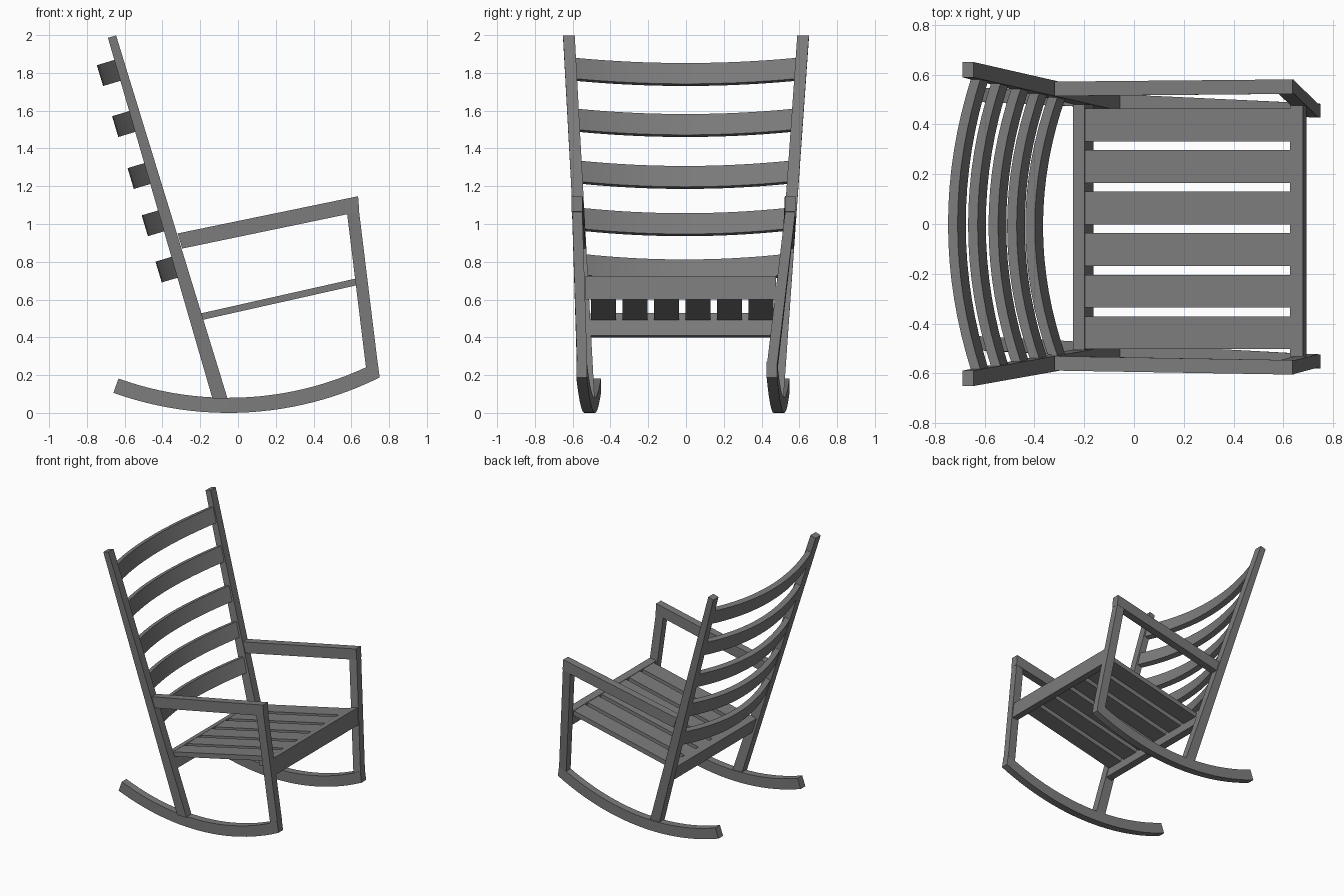
import bpy
import bmesh
import math
from mathutils import Vector

old = bpy.data.objects.get("Cube")
if old:
    bpy.data.objects.remove(old, do_unlink=True)

grey = bpy.data.materials.new("painted grey wood")
grey.use_nodes = True
grey.diffuse_color = (0.2, 0.2, 0.2, 1)
grey.node_tree.nodes["Principled BSDF"].inputs["Base Color"].default_value = (0.2, 0.2, 0.2, 1)


def loft(name, sections, smooth=False):
    """Skin a row of matching cross-sections and cap both ends."""
    bm = bmesh.new()
    rings = [[bm.verts.new(p) for p in s] for s in sections]
    n = len(rings[0])
    for a, b in zip(rings, rings[1:]):
        for i in range(n):
            j = (i + 1) % n
            bm.faces.new((a[i], a[j], b[j], b[i]))
    bm.faces.new(rings[0])
    bm.faces.new(rings[-1])
    bmesh.ops.recalc_face_normals(bm, faces=bm.faces)
    mesh = bpy.data.meshes.new(name)
    bm.to_mesh(mesh)
    bm.free()
    mesh.materials.append(grey)
    obj = bpy.data.objects.new(name, mesh)
    bpy.context.collection.objects.link(obj)
    if smooth:
        bpy.ops.object.select_all(action='DESELECT')
        obj.select_set(True)
        bpy.context.view_layer.objects.active = obj
        bpy.ops.object.shade_smooth_by_angle(angle=math.radians(30))
    return obj


def section(low, high, y, w):
    """Upright rectangle between two side-profile points."""
    return [(p[0], y + s * w / 2, p[1])
            for p, s in ((low, -1), (low, 1), (high, 1), (high, -1))]


def beam(name, start, end, y0, y1, w):
    return loft(name, [section(*start, y0, w), section(*end, y1, w)])


# Line of the reclined back posts
TOP, FOOT = Vector((-0.667, 1.992)), Vector((-0.095, 0.075))
LEAN = (TOP - FOOT).normalized()
BACK = Vector((-LEAN.y, LEAN.x))


def post_point(z):
    return FOOT.lerp(TOP, (z - FOOT.y) / (TOP.y - FOOT.y))


def post_y(z, foot_y, top_y):
    return foot_y + (top_y - foot_y) * (z - FOOT.y) / (TOP.y - FOOT.y)


# Both side frames: foot, arm and leg offsets differ slightly per side
SIDES = {
    "left": dict(foot=0.485, top=0.62, arm=(0.543, 0.552), leg=0.457, rocker=(0.52, 0.455)),
    "right": dict(foot=-0.515, top=-0.62, arm=(-0.56, -0.576), leg=-0.55, rocker=(-0.478, -0.553)),
}
for side, s in SIDES.items():
    tip = BACK * 0.0225
    beam(side + "_back_post", ((-0.135, 0.075), (-0.055, 0.075)),
         (TOP + tip, TOP - tip), s["foot"], s["top"], 0.062)
    beam(side + "_armrest", ((-0.295, 0.87), (-0.32, 0.95)),
         ((0.642, 1.065), (0.636, 1.147)), *s["arm"], 0.058)
    beam(side + "_front_leg", ((0.68, 0.22), (0.739, 0.268)),
         ((0.578, 1.052), (0.641, 1.066)), s["leg"], s["arm"][1], 0.054)

    # Curved rocker
    rings, steps = [], 24
    for i in range(steps + 1):
        t = i / steps
        pts = []
        for radius, last in ((1.8, 26.4), (1.72, 27.3)):
            a = math.radians(-19.8 + (last + 19.8) * t)
            pts.append((-0.05 + radius * math.sin(a), 1.8 - radius * math.cos(a)))
        y = s["rocker"][0] + (s["rocker"][1] - s["rocker"][0]) * t
        rings.append(section(*pts, y, 0.056))
    loft(side + "_rocker", rings, smooth=True)

# Bowed back slats
for k, z in enumerate((0.78, 1.025, 1.275, 1.55, 1.82)):
    y0 = post_y(z, SIDES["right"]["foot"], SIDES["right"]["top"])
    y1 = post_y(z, SIDES["left"]["foot"], SIDES["left"]["top"])
    rings = []
    for i in range(17):
        u = i / 8 - 1
        y = (y0 + y1) / 2 + u * (y1 - y0) / 2 * 0.98
        mid = post_point(z) + BACK * 0.1 * (1 - u * u)
        ring = []
        for a, b in ((-1, -1), (1, -1), (1, 1), (-1, 1)):
            p = mid + BACK * 0.02 * a + LEAN * 0.0575 * b
            ring.append((p.x, y, p.y))
        rings.append(ring)
    loft("back_slat_%d" % (k + 1), rings, smooth=True)

# Seat rails across the chair
beam("front_seat_rail", ((0.642, 0.60), (0.627, 0.715)),
     ((0.694, 0.60), (0.679, 0.725)), -0.028, -0.028, 1.01)
beam("rear_seat_rail", ((-0.21, 0.40), (-0.245, 0.515)),
     ((-0.163, 0.41), (-0.198, 0.528)), -0.013, -0.013, 0.985)

# Seat slats
for k in range(6):
    y = -0.437 + 0.167 * k
    beam("seat_slat_%d" % (k + 1), ((-0.19, 0.492), (-0.2, 0.526)),
         ((0.635, 0.677), (0.627, 0.712)), y, y, 0.132)
